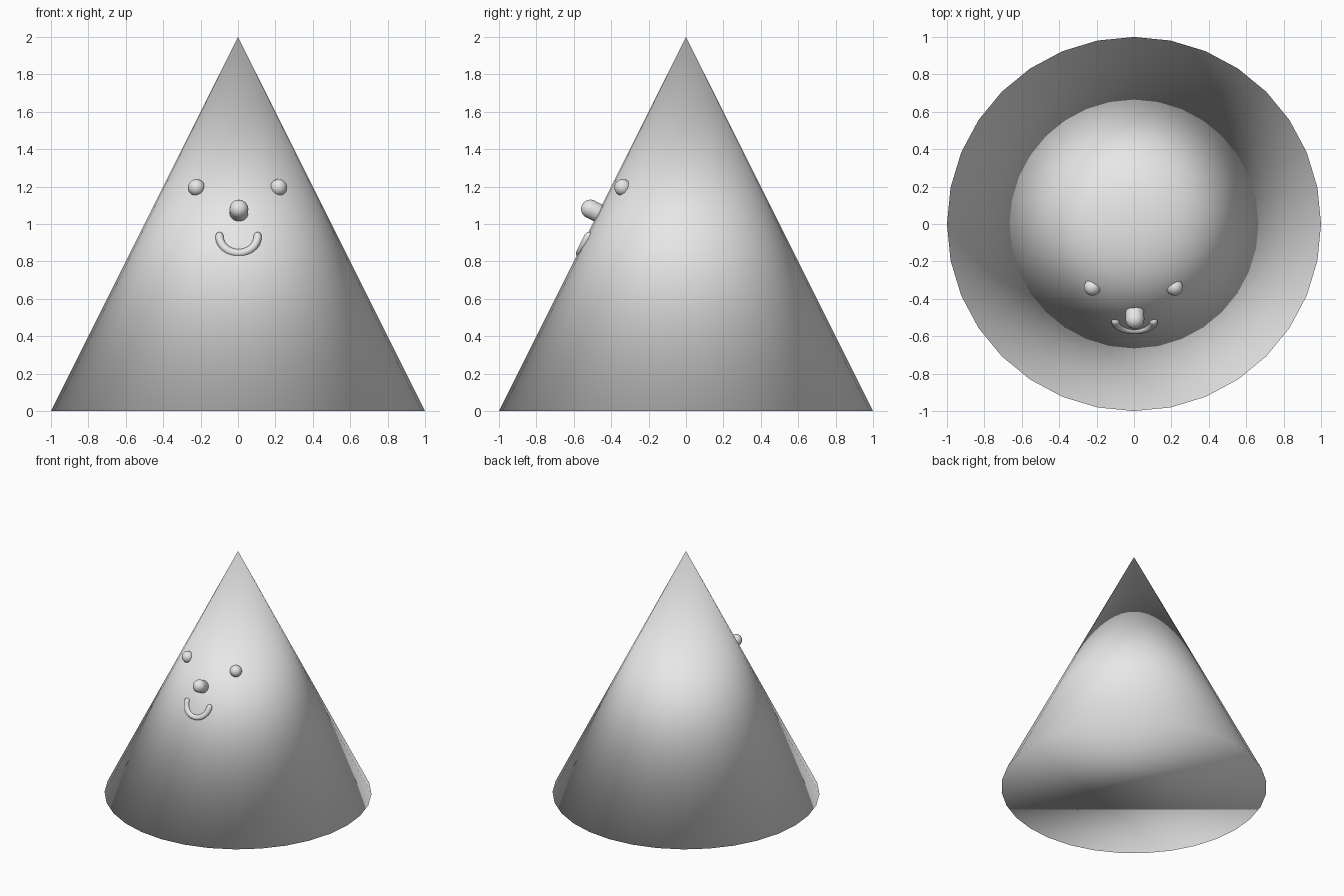
import bpy, math
from mathutils import Vector

if "Cube" in bpy.data.objects:
    bpy.data.objects.remove(bpy.data.objects["Cube"])

grey = bpy.data.materials.new("light_grey")
grey.diffuse_color = (0.8, 0.8, 0.8, 1)
grey.use_nodes = True
grey.node_tree.nodes["Principled BSDF"].inputs["Base Color"].default_value = grey.diffuse_color

SLOPE = math.atan(0.5)                                     # wall tilt
OUT = Vector((0, -math.cos(SLOPE), math.sin(SLOPE)))       # front wall normal
UP = Vector((0, math.sin(SLOPE), math.cos(SLOPE)))         # up the front wall


def finish(name):
    ob = bpy.context.object
    ob.name = name
    ob.data.materials.append(grey)
    bpy.ops.object.shade_smooth()
    return ob


def ball(name, loc, r):
    bpy.ops.mesh.primitive_uv_sphere_add(segments=32, ring_count=16, radius=r, location=loc)
    return finish(name)


# Body: a cone, smooth across the rim as well
bpy.ops.mesh.primitive_cone_add(vertices=32, radius1=1, radius2=0, depth=2, location=(0, 0, 1))
finish("cone_body")

# Eyes: balls half sunk into the wall
for name, x in (("left_eye", -0.222), ("right_eye", 0.217)):
    ball(name, (x, -0.338, 1.195), 0.045)

# Nose: round-ended peg pointing out of the wall
nose = ball("nose", (0.005, -0.511, 1.08), 0.05)
for v in nose.data.vertices:
    if v.co.z < -0.001:
        v.co.z -= 0.06
nose.rotation_euler = Vector((0, 0, 1)).rotation_difference(OUT).to_euler()

# Mouth: half-circle tube lying on the wall, with rounded ends
R, T = 0.102, 0.022
centre = Vector((0.003, -0.521, 0.935))
cap = [(T * math.sin(a), max(math.cos(a), 0.02)) for a in (math.radians(d) for d in (90, 75, 55, 30))]
path = [(-R, h, s) for h, s in cap]
path += [(-R * math.cos(math.pi * i / 24), -R * math.sin(math.pi * i / 24), 1) for i in range(25)]
path += [(R, h, s) for h, s in reversed(cap)]

curve = bpy.data.curves.new("mouth", 'CURVE')
curve.dimensions = '3D'
curve.bevel_depth = T
curve.bevel_resolution = 4
curve.use_fill_caps = True
spline = curve.splines.new('POLY')
spline.points.add(len(path) - 1)
for p, (x, h, s) in zip(spline.points, path):
    p.co = (*(centre + Vector((x, 0, 0)) + UP * h), 1)
    p.radius = s
mouth = bpy.data.objects.new("mouth", curve)
bpy.context.collection.objects.link(mouth)
bpy.ops.object.select_all(action='DESELECT')
mouth.select_set(True)
bpy.context.view_layer.objects.active = mouth
bpy.ops.object.convert(target='MESH')
finish("mouth")
